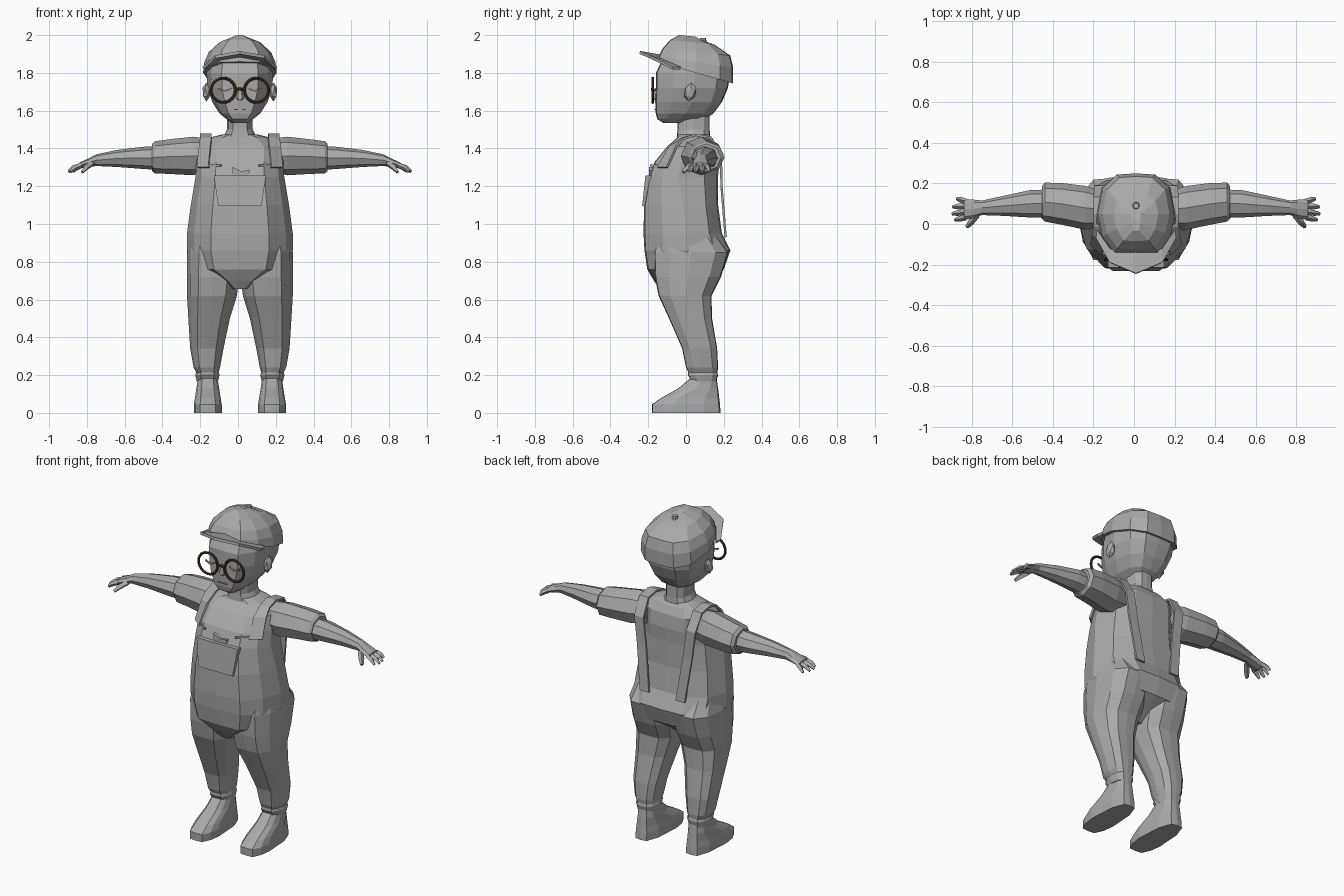
import bpy, bmesh, math
from mathutils import Vector

cube = bpy.data.objects.get("Cube")
if cube:
    bpy.data.objects.remove(cube, do_unlink=True)

CENTRE = 0.01  # the body sits slightly off the middle of the arm span


def material(name, rgb):
    m = bpy.data.materials.new(name)
    m.use_nodes = True
    m.diffuse_color = (*rgb, 1)
    m.node_tree.nodes["Principled BSDF"].inputs["Base Color"].default_value = (*rgb, 1)
    return m


GREY = material("clay grey", (0.4, 0.4, 0.4))
BROWN = material("frame brown", (0.1, 0.04, 0.015))

# Cross-sections in unit coordinates
HALF = [(0, -1), (.55, -.97), (.87, -.55), (1, 0), (.87, .65), (.5, .97), (0, 1)]
BODY = HALF + [(-u, v) for u, v in reversed(HALF[1:-1])]
ROUND = [(math.cos(a * math.pi / 4), math.sin(a * math.pi / 4)) for a in range(8)]


def add(name, bm, mat=GREY, mirror=False, thick=0):
    bmesh.ops.recalc_face_normals(bm, faces=bm.faces)
    mesh = bpy.data.meshes.new(name)
    bm.to_mesh(mesh)
    bm.free()
    mesh.materials.append(mat)
    ob = bpy.data.objects.new(name, mesh)
    ob.location.x = CENTRE
    bpy.context.collection.objects.link(ob)
    if thick:
        mod = ob.modifiers.new("thickness", 'SOLIDIFY')
        mod.thickness = thick
        mod.offset = 0
    if mirror:
        ob.modifiers.new("mirror", 'MIRROR').use_clip = False
    return ob


def loft(name, rings, closed=True, **kw):
    """Skin a list of point rings; closed rings also get end caps."""
    bm = bmesh.new()
    rows = [[bm.verts.new(p) for p in r] for r in rings]
    n = len(rows[0])
    for a, b in zip(rows, rows[1:]):
        for i in range(n if closed else n - 1):
            j = (i + 1) % n
            bm.faces.new((a[i], a[j], b[j], b[i]))
    if closed:
        bm.faces.new(rows[0])
        bm.faces.new(rows[-1])
    return add(name, bm, **kw)


def level(z, w, front, back, seam=None, cx=0, tilt=0):
    """Horizontal ring, widest at y = seam."""
    s = (front + back) / 2 if seam is None else seam
    pts = []
    for u, v in BODY:
        y = s + v * ((s - front) if v < 0 else (back - s))
        pts.append((cx + u * w, y, z + tilt * y))
    return pts


def across(x, y, z, ry, rz):
    """Ring standing across the arm."""
    return [(x, y + u * ry, z + v * rz) for u, v in ROUND]


def finger(name, a, b, r):
    """Tapered tube from a to b."""
    a, b = Vector(a), Vector(b)
    q = (b - a).to_track_quat('Z', 'Y')
    mid = a.lerp(b, .6) + Vector((0, 0, .006))
    rings = [[p + q @ Vector((u * k, v * k, 0)) for u, v in ROUND[::2]]
             for p, k in ((a, r), (mid, r), (b, r * .6))]
    return loft(name, rings, mirror=True)


# Dungaree body with rounded belly
loft("torso", [level(*s) for s in (
    (.655, .05, -.14, .05, 0), (.70, .12, -.17, .11, 0), (.76, .25, -.205, .2, 0),
    (.86, .28, -.22, .235, 0), (.95, .28, -.225, .19, 0), (1.1, .26, -.222, .17, -.015),
    (1.25, .235, -.195, .17, -.04), (1.33, .23, -.165, .175, -.02),
    (1.41, .23, -.1, .165, .03), (1.455, .17, -.05, .14, .05), (1.475, .09, -.04, .12, .05))])

# Trouser legs with gathered cuffs
loft("trouser_leg", [level(z, w, f, b, cx=c) for z, c, w, f, b in (
    (.165, .172, .056, .03, .16), (.2, .172, .064, .01, .17), (.215, .172, .06, .012, .166),
    (.24, .175, .07, 0, .17), (.34, .175, .088, -.02, .165), (.5, .163, .11, -.09, .138),
    (.62, .148, .132, -.145, .135), (.72, .142, .139, -.165, .185),
    (.85, .14, .14, -.17, .225), (.95, .14, .12, -.14, .15))], mirror=True)

# Shoes
loft("shoe", [level(z, w, f, b, seam=s, cx=.17) for z, w, f, b, s in (
    (0, .074, -.18, .183, -.06), (.045, .074, -.18, .18, -.06), (.08, .068, -.13, .176, -.04),
    (.13, .06, -.04, .17, .05), (.185, .052, .025, .162, .09))], mirror=True)

# Sleeves and bare arms
loft("sleeve", [across(*s) for s in (
    (.15, .07, 1.365, .09, .085), (.25, .08, 1.36, .108, .102), (.37, .1, 1.357, .103, .092),
    (.45, .108, 1.353, .096, .085), (.465, .106, 1.352, .08, .072))], mirror=True)
loft("arm", [across(*s) for s in (
    (.43, .1, 1.35, .07, .064), (.52, .1, 1.35, .068, .058), (.65, .09, 1.347, .05, .045),
    (.76, .08, 1.338, .036, .031), (.8, .075, 1.325, .045, .023),
    (.85, .072, 1.309, .052, .016))], mirror=True)

# Fingers and thumb
for i, (y0, y1, reach) in enumerate(((.032, .02, .895), (.06, .05, .908),
                                     (.088, .085, .905), (.112, .125, .885))):
    finger("finger_%d" % (i + 1), (.84, y0, 1.31), (reach, y1, 1.278), .014)
finger("thumb", (.785, .045, 1.32), (.835, -.015, 1.275), .016)

# Neck and head
loft("neck", [level(*s) for s in ((1.44, .1, -.05, .13), (1.5, .068, -.045, .125),
                                  (1.6, .068, -.045, .125))])
loft("head", [level(*s) for s in (
    (1.535, .045, -.12, .03, -.06), (1.555, .07, -.152, .1, -.04), (1.585, .108, -.16, .145, 0),
    (1.645, .146, -.163, .19, .03), (1.72, .172, -.16, .222, .04),
    (1.8, .176, -.16, .235, .05), (1.86, .165, -.13, .22, .05))])
loft("nose", [level(*s) for s in ((1.655, .012, -.172, -.14), (1.665, .022, -.176, -.14),
                                  (1.72, .01, -.165, -.14))])

# Ears
bm = bmesh.new()
bmesh.ops.create_icosphere(bm, subdivisions=1, radius=1)
for v in bm.verts:
    v.co = (.178 + v.co.x * .022, .022 + v.co.y * .034 + v.co.z * .008, 1.698 + v.co.z * .05)
add("ear", bm, mirror=True)

# Closed eyelids and mouth as thin plates
loft("eyelid", [[(x, -.168 + abs(x - .08) * .2, z + d) for d in (-.004, .004)]
                for x, z in ((.045, 1.715), (.08, 1.705), (.115, 1.715))],
     closed=False, mirror=True, thick=.008)
loft("mouth", [[(x, -.164, z) for z in (1.604, 1.61)] for x in (-.03, .03)],
     closed=False, thick=.008)

# Cap crown, tilted towards the back
loft("cap_crown", [level(z, w, f, b, .05, tilt=t) for z, w, f, b, t in (
    (1.815, .195, -.155, .248, -.285), (1.865, .188, -.145, .25, -.15),
    (1.915, .165, -.125, .235, -.1), (1.965, .11, -.085, .15, -.1),
    (1.997, .025, -.035, .02, -.1))])

# Arched cap brim
side = [((.19, -.03, 1.825), (.195, -.07, 1.825)), ((.125, -.125, 1.865), (.13, -.19, 1.885)),
        ((0, -.14, 1.89), (0, -.245, 1.908))]
other = [tuple((-x, y, z) for x, y, z in pair) for pair in reversed(side[:-1])]
loft("cap_brim", side + other, closed=False, thick=.016)

# Cap button
bm = bmesh.new()
bmesh.ops.create_cone(bm, cap_ends=True, segments=8, radius1=.02, radius2=.015, depth=.025)
bmesh.ops.translate(bm, verts=bm.verts, vec=(0, .09, 1.973))
add("cap_button", bm)

# Shoulder straps running over to the back waist
loft("strap", [[(x - .03, y, z), (x + .03, y + dy, z)] for x, y, z, dy in (
    (.195, -.15, 1.3, .05), (.185, -.085, 1.41, .035), (.18, -.02, 1.452, .01),
    (.18, .05, 1.472, 0), (.18, .13, 1.458, 0), (.175, .185, 1.36, 0),
    (.155, .188, 1.2, 0), (.12, .21, .93, 0))], closed=False, mirror=True, thick=.012)
loft("strap_button", [[(x, -.165 + (x - .13) * .7, z) for z in (1.305, 1.315)]
                      for x in (.1, .17)], closed=False, mirror=True, thick=.009)

# Bib pocket with a folded cloth peeking out
loft("bib_pocket", [[(-.115, b, 1.095), (.115, b, 1.095), (.138, t, 1.258), (-.138, t, 1.258)]
                    for b, t in ((-.19, -.17), (-.232, -.215))])
loft("pocket_cloth", [[(-.04, y, 1.25), (.04, y, 1.25), (.055, y, 1.285), (.005, y, 1.28),
                       (-.04, y, 1.302)] for y in (-.165, -.195)])


# Round spectacles with a bridge
def tube(name, pts, cyclic, mirror):
    rings, n = [], len(pts)
    for i, p in enumerate(pts):
        a = pts[i - 1] if cyclic or i else p
        b = pts[(i + 1) % n] if cyclic or i < n - 1 else p
        out = (b - a).normalized().cross(Vector((0, 1, 0)))
        rings.append([p + (out * u + Vector((0, v, 0))) * .0075 for u, v in ROUND])
    if cyclic:
        rings.append(rings[0])
    ob = loft(name, rings, mat=BROWN, mirror=mirror)
    bpy.context.view_layer.objects.active = ob
    ob.select_set(True)
    bpy.ops.object.shade_smooth_by_angle()
    ob.select_set(False)


tube("spectacle_rim", [Vector((.088 + .064 * math.cos(a * math.pi / 12), -.176,
                               1.708 + .064 * math.sin(a * math.pi / 12)))
                       for a in range(24)], True, True)
tube("spectacle_bridge", [Vector((x, -.178, 1.716 - abs(x) * .25))
                          for x in (-.026, 0, .026)], False, False)
